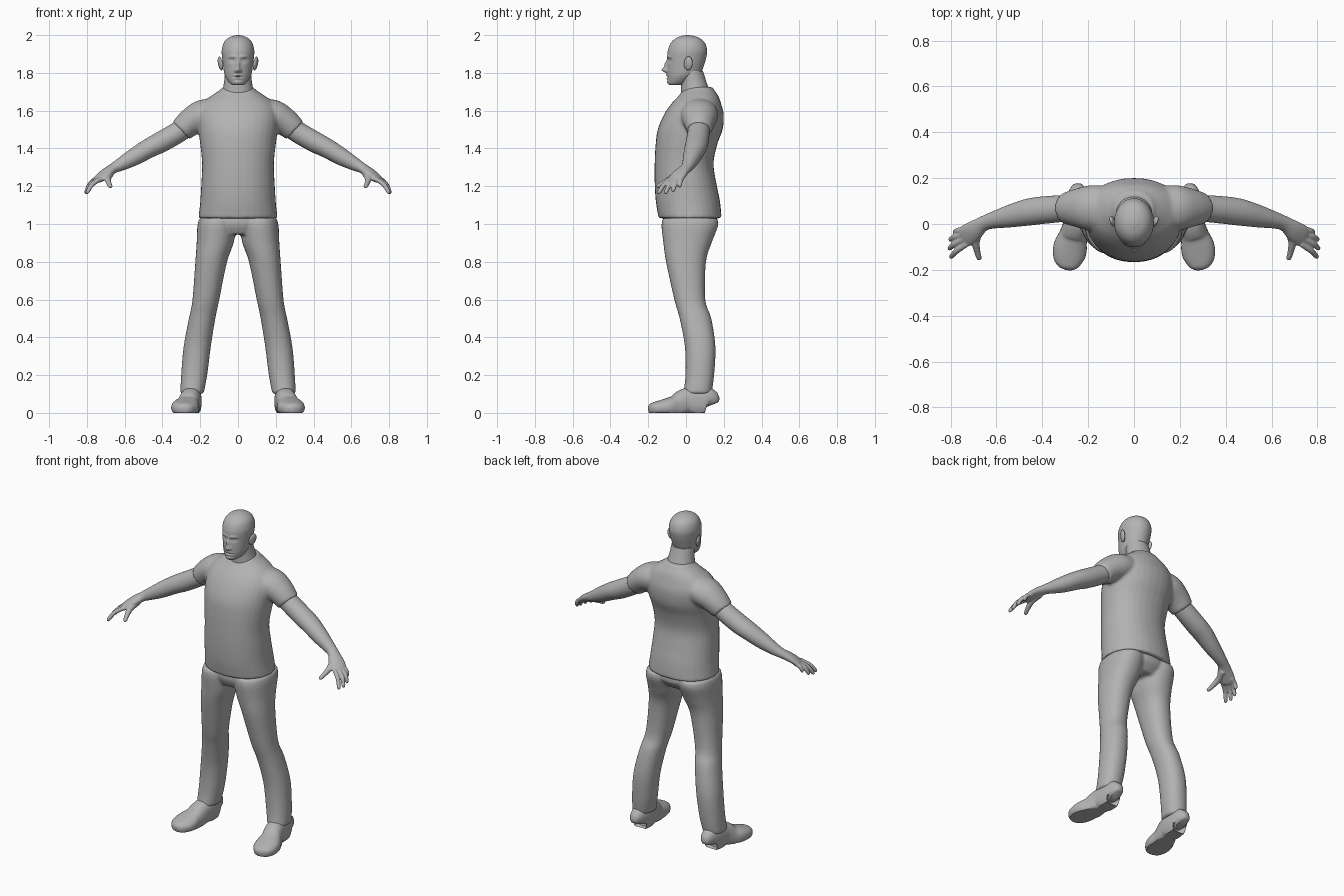
import bpy, bmesh, math
from mathutils import Vector, Matrix

cube = bpy.data.objects.get("Cube")
if cube:
    bpy.data.objects.remove(cube, do_unlink=True)

grey = bpy.data.materials.new("plain_grey")
grey.use_nodes = True
tone = (0.45, 0.45, 0.45, 1)
grey.diffuse_color = tone
grey.node_tree.nodes["Principled BSDF"].inputs["Base Color"].default_value = tone


def interpolate(rows, steps):
    """Smooth curve through rows of (x, y, z, half width, half depth)."""
    rows = [Vector(r) for r in rows]
    result = []
    for i in range(len(rows) - 1):
        p, q = rows[i], rows[i + 1]
        before, after = rows[max(i - 1, 0)], rows[min(i + 2, len(rows) - 1)]
        for k in range(steps):
            t = k / steps
            m, n = (q - before) / 2, (after - p) / 2
            result.append(p + m * t + (3 * (q - p) - 2 * m - n) * t**2
                          + (2 * (p - q) + m + n) * t**3)
    return result + [rows[-1]]


def loft(bm, rows, side=1, upright=False, steps=4, count=32, power=2.0):
    """Skin rounded sections along a path and close both ends."""
    path = interpolate(rows, steps)
    rings = []
    for i, row in enumerate(path):
        centre = Vector(row[:3])
        u, v = Vector((1, 0, 0)), Vector((0, 1, 0))
        if not upright:
            ahead = Vector(path[min(i + 1, len(path) - 1)][:3])
            tangent = (ahead - Vector(path[max(i - 1, 0)][:3])).normalized()
            u = tangent.cross(Vector((0, 0, 1))).normalized()
            v = u.cross(tangent)
        ring = []
        for k in range(count):
            angle = math.tau * k / count
            c, s = math.cos(angle), math.sin(angle)
            c = math.copysign(abs(c) ** (2 / power), c)
            s = math.copysign(abs(s) ** (2 / power), s)
            p = centre + u * c * max(row[3], 0.001) + v * s * max(row[4], 0.001)
            ring.append(bm.verts.new((p.x * side, p.y, max(p.z, 0))))
        rings.append(ring)
    for low, high in zip(rings, rings[1:]):
        for k in range(count):
            j = (k + 1) % count
            bm.faces.new((low[k], low[j], high[j], high[k]))
    bm.faces.new(rings[0][::-1])
    bm.faces.new(rings[-1])


def finish(bm, name, voxel=0, smoothing=0):
    """Make an object, optionally fusing its overlapping volumes."""
    bmesh.ops.recalc_face_normals(bm, faces=bm.faces)
    for face in bm.faces:
        face.smooth = True
    mesh = bpy.data.meshes.new(name)
    bm.to_mesh(mesh)
    bm.free()
    mesh.materials.append(grey)
    obj = bpy.data.objects.new(name, mesh)
    bpy.context.collection.objects.link(obj)
    if voxel:
        fuse = obj.modifiers.new("fuse", 'REMESH')
        fuse.mode = 'VOXEL'
        fuse.voxel_size = voxel
        fuse.use_smooth_shade = True
        relax = obj.modifiers.new("relax", 'SMOOTH')
        relax.factor = 0.5
        relax.iterations = smoothing
    return obj


# Shirt: trunk with two short sleeves
bm = bmesh.new()
loft(bm, [(0, .022, 1.03, .21, .167), (0, .01, 1.12, .2, .17),
          (0, -.003, 1.22, .194, .163), (0, -.01, 1.32, .19, .156),
          (0, .002, 1.42, .2, .163), (0, .022, 1.5, .21, .172),
          (0, .042, 1.58, .213, .158), (0, .055, 1.64, .19, .13),
          (0, .066, 1.68, .14, .104), (0, .066, 1.71, .095, .083),
          (0, .066, 1.725, .082, .076)], upright=True, power=2.15)
for side in (1, -1):
    loft(bm, [(.08, .07, 1.6, .09, .06), (.18, .07, 1.578, .1, .082),
              (.25, .07, 1.54, .084, .074), (.302, .068, 1.494, .067, .064)], side)
finish(bm, "shirt", 0.009, 5)

# Trousers: hips with two legs
bm = bmesh.new()
loft(bm, [(0, .02, 1.06, .18, .135), (0, .022, 1.0, .2, .145),
          (0, .012, .945, .13, .11)], upright=True)
for side in (1, -1):
    loft(bm, [(.11, .022, 1.03, .095, .145), (.113, .02, .99, .102, .15),
              (.121, .008, .9, .098, .128), (.142, 0, .8, .084, .106),
              (.17, .02, .6, .071, .082), (.19, .05, .5, .07, .084),
              (.216, .075, .35, .072, .081), (.232, .073, .2, .069, .076),
              (.244, .06, .1, .062, .075)], side, upright=True, power=2.2)
finish(bm, "trousers", 0.009, 4)

for side, label in ((1, "left"), (-1, "right")):
    # Arm, palm, fingers and thumb
    bm = bmesh.new()
    loft(bm, [(.22, .07, 1.56, .055, .055), (.3, .068, 1.497, .058, .056),
              (.4, .06, 1.438, .06, .056), (.47, .05, 1.402, .058, .052),
              (.55, .032, 1.355, .048, .046), (.62, .015, 1.316, .036, .035),
              (.66, 0, 1.295, .033, .027), (.7, -.03, 1.268, .044, .024),
              (.735, -.054, 1.24, .047, .019), (.75, -.062, 1.228, .035, .014)], side)
    fingers = [((.738, -.022, 1.242), (.786, -.035, 1.198)),
               ((.746, -.043, 1.238), (.806, -.07, 1.174)),
               ((.745, -.066, 1.236), (.81, -.11, 1.163)),
               ((.73, -.087, 1.238), (.803, -.147, 1.163))]
    for knuckle, tip in fingers:
        start, end = Vector(knuckle), Vector(tip)
        middle = (start + end) / 2 + Vector((.006, 0, .008))
        loft(bm, [(*start, .013, .013), (*middle, .0125, .0125),
                  (*start.lerp(end, .92), .0105, .0105), (*end, .005, .005)],
             side, count=16)
    loft(bm, [(.675, -.02, 1.268, .02, .02), (.69, -.075, 1.243, .018, .018),
              (.684, -.12, 1.217, .014, .014), (.675, -.15, 1.199, .011, .011),
              (.673, -.157, 1.195, .005, .005)], side, count=16)
    finish(bm, label + "_arm", 0.0045, 4)

    # Shoe with a flat sole
    bm = bmesh.new()
    loft(bm, [(.245, .13, .04, .025, .04), (.245, .115, .06, .048, .075),
              (.247, .05, .06, .055, .08), (.252, 0, .06, .056, .07),
              (.265, -.05, .035, .062, .062), (.278, -.1, .03, .073, .048),
              (.283, -.15, .024, .068, .038), (.282, -.185, .019, .045, .03),
              (.282, -.2, .017, .018, .015)], side, power=2.4)
    finish(bm, label + "_shoe")

# Neck
bm = bmesh.new()
loft(bm, [(0, .05, 1.65, .1, .075), (0, .05, 1.7, .084, .077),
          (0, .041, 1.75, .074, .068), (0, .028, 1.81, .068, .062)], upright=True)
finish(bm, "neck")

# Head: skull and jaw, then soft bumps for the face
bm = bmesh.new()
loft(bm, [(0, -.06, 1.735, .024, .027), (0, -.045, 1.745, .043, .049),
          (0, -.024, 1.775, .064, .073), (0, -.01, 1.8, .073, .089),
          (0, -.002, 1.84, .079, .097), (0, .004, 1.88, .084, .103),
          (0, .008, 1.92, .086, .104), (0, .01, 1.96, .075, .089),
          (0, .01, 1.985, .052, .061), (0, .01, 1.997, .022, .026),
          (0, .01, 2.0, .002, .002)], upright=True, steps=8, count=96)
features = [  # x, z, spread in x, spread in z, push in y
    (0, 1.815, .012, .014, -.028), (0, 1.843, .009, .02, -.015),
    (.014, 1.811, .007, .008, -.008), (.03, 1.885, .022, .008, -.006),
    (.032, 1.866, .016, .01, .012), (.032, 1.865, .011, .006, -.007),
    (0, 1.787, .021, .005, -.008), (0, 1.771, .019, .005, -.007),
    (0, 1.779, .025, .003, .005), (0, 1.75, .02, .01, -.006)]
for vert in bm.verts:
    if vert.co.y < -.04:
        x, z = abs(vert.co.x), vert.co.z
        vert.co.y += sum(push * math.exp(-((x - fx) / sx)**2 - ((z - fz) / sz)**2)
                         for fx, fz, sx, sz, push in features)
# Ears
for side in (1, -1):
    place = (Matrix.Translation((side * .093, .012, 1.85))
             @ Matrix.Rotation(side * -.35, 4, 'Z')
             @ Matrix.Rotation(side * .15, 4, 'Y')
             @ Matrix.Rotation(-.15, 4, 'X')
             @ Matrix.Diagonal((.011, .024, .037, 1)))
    bmesh.ops.create_uvsphere(bm, u_segments=24, v_segments=16, radius=1, matrix=place)
finish(bm, "head")

# Keep sole, collar and cap edges crisp
bpy.ops.object.select_all(action='DESELECT')
for name in ("left_shoe", "right_shoe", "neck"):
    obj = bpy.data.objects[name]
    obj.select_set(True)
    bpy.context.view_layer.objects.active = obj
bpy.ops.object.shade_smooth_by_angle(angle=math.radians(40))
